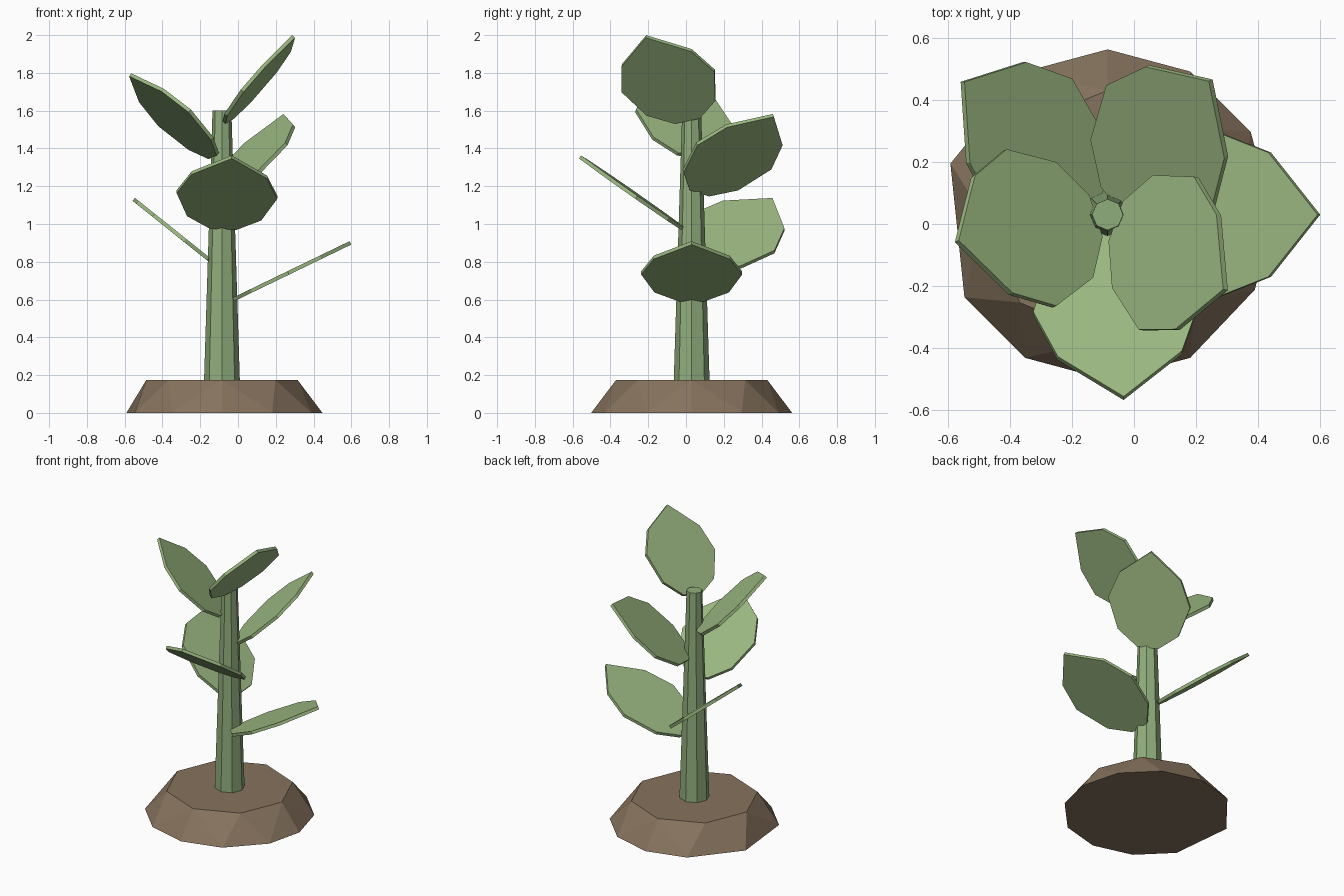
import bpy, bmesh
from math import sin, cos, radians
from mathutils import Vector

if "Cube" in bpy.data.objects:
    bpy.data.objects.remove(bpy.data.objects["Cube"])

CX, CY = -0.085, 0.03  # plant axis


def material(name, color):
    m = bpy.data.materials.new(name)
    m.diffuse_color = (*color, 1)
    m.use_nodes = True
    m.node_tree.nodes["Principled BSDF"].inputs["Base Color"].default_value = m.diffuse_color
    return m


soil = material("soil", (0.24, 0.17, 0.11))
green = material("leaf_green", (0.33, 0.48, 0.22))
stem_green = material("stem_green", (0.28, 0.42, 0.20))


def finish(bm, name, mat):
    bmesh.ops.recalc_face_normals(bm, faces=bm.faces)
    me = bpy.data.meshes.new(name)
    bm.to_mesh(me)
    bm.free()
    ob = bpy.data.objects.new(name, me)
    me.materials.append(mat)
    bpy.context.collection.objects.link(ob)
    return ob


def ring(bm, angles, r, z):
    return [bm.verts.new((CX + r * cos(radians(a)), CY + r * sin(radians(a)), z)) for a in angles]


# soil mound: irregular base, octagonal flat top
bm = bmesh.new()
ring(bm, (0, 30, 60, 90, 120, 162, 210, 240, 270, 300, 333), 0.532, 0)
ring(bm, range(0, 360, 45), 0.4, 0.175)
bmesh.ops.convex_hull(bm, input=bm.verts)
bmesh.ops.dissolve_limit(bm, angle_limit=radians(1), verts=bm.verts, edges=bm.edges)
finish(bm, "soil_mound", soil)

# tapered octagonal stem
bm = bmesh.new()
ring(bm, range(0, 360, 45), 0.097, 0.1)
ring(bm, range(0, 360, 45), 0.05, 1.6)
bmesh.ops.convex_hull(bm, input=bm.verts)
bmesh.ops.dissolve_limit(bm, angle_limit=radians(1), verts=bm.verts, edges=bm.edges)
finish(bm, "stem", stem_green)

# leaf outline: fraction of length, half width
PROFILE = ((0, 0.07), (0.155, 0.197), (0.47, 0.267), (0.745, 0.2))
THICK = 0.02


def leaf(i, tip_r, tip_z, roll):
    az = radians(137.5 * i)
    out = Vector((cos(az), sin(az), 0))
    side = Vector((-sin(az), cos(az), 0))
    axis_at = Vector((CX, CY, 0))
    base = axis_at + out * (0.06 - 0.004 * i) + Vector((0, 0, 0.6 + 0.19 * i))
    tip = axis_at + out * tip_r + Vector((0, 0, tip_z))
    along = tip - base
    normal = along.cross(side).normalized()
    r = radians(roll)
    across = side * cos(r) + normal * sin(r)
    normal = along.cross(across).normalized()
    outline = ([base + along * f + across * w for f, w in PROFILE] + [tip]
               + [base + along * f - across * w for f, w in reversed(PROFILE)])
    bm = bmesh.new()
    face = bm.faces.new([bm.verts.new(p - normal * THICK / 2) for p in outline])
    ext = bmesh.ops.extrude_face_region(bm, geom=[face], use_keep_orig=True)
    verts = [v for v in ext["geom"] if isinstance(v, bmesh.types.BMVert)]
    bmesh.ops.translate(bm, vec=normal * THICK, verts=verts)
    finish(bm, f"leaf_{i + 1}", green)


# spiral of six leaves: tip distance, tip height, roll
for i, spec in enumerate(((0.68, 0.9, 0), (0.633, 1.13, 25), (0.593, 1.355, -4),
                          (0.545, 1.575, -18), (0.493, 1.79, 11), (0.45, 1.993, 17))):
    leaf(i, *spec)
